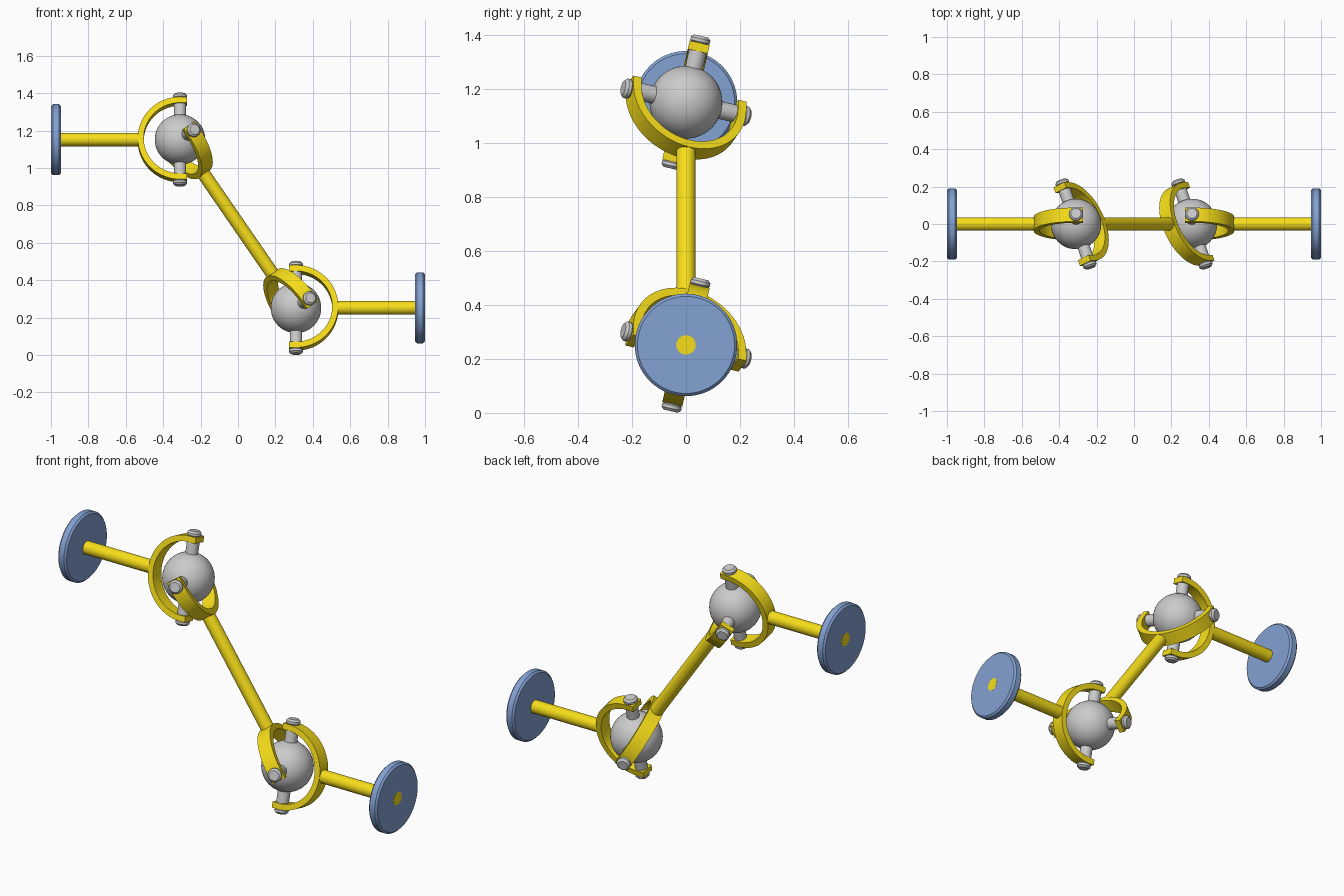
import bpy, bmesh, math
from mathutils import Vector, Matrix

if "Cube" in bpy.data.objects:
    bpy.data.objects.remove(bpy.data.objects["Cube"])

A = Vector((-0.31, 0, 1.152))      # upper joint centre
B = Vector((0.31, 0, 0.252))       # lower joint centre
X = Vector((1, 0, 0))
D = (B - A).normalized()           # middle shaft direction
t = math.radians(13)
PIN1 = Vector((0, math.sin(t), math.cos(t)))
PIN2 = PIN1.cross(D).normalized()


def material(name, rgb):
    m = bpy.data.materials.new(name)
    m.diffuse_color = (*rgb, 1)
    m.use_nodes = True
    m.node_tree.nodes["Principled BSDF"].inputs["Base Color"].default_value = m.diffuse_color
    return m


YELLOW = material("yellow", (0.93, 0.73, 0.01))
BLUE = material("blue", (0.23, 0.36, 0.65))


def finish(bm, name, mat=None, bevel=0):
    bmesh.ops.recalc_face_normals(bm, faces=bm.faces)
    me = bpy.data.meshes.new(name)
    bm.to_mesh(me)
    bm.free()
    ob = bpy.data.objects.new(name, me)
    bpy.context.collection.objects.link(ob)
    if mat:
        me.materials.append(mat)
    bpy.ops.object.select_all(action='DESELECT')
    ob.select_set(True)
    bpy.context.view_layer.objects.active = ob
    if bevel:
        b = ob.modifiers.new("bevel", 'BEVEL')
        b.width, b.segments, b.limit_method = bevel, 1, 'ANGLE'
        b.angle_limit = math.radians(50)
    bpy.ops.object.shade_smooth_by_angle(angle=math.radians(30))
    return ob


def rod(name, p, q, r, mat=None, bevel=0, seg=48):
    bm = bmesh.new()
    rot = (q - p).to_track_quat('Z', 'Y').to_matrix().to_4x4()
    bmesh.ops.create_cone(bm, cap_ends=True, segments=seg, radius1=r, radius2=r,
                          depth=(q - p).length,
                          matrix=Matrix.Translation((p + q) / 2) @ rot)
    return finish(bm, name, mat, bevel)


def yoke(name, c, base, pin):
    # U-shaped strap: half ring around the base direction, short straight ends
    ro, ri, w, ext, n = 0.226, 0.194, 0.076, 0.037, 40
    angles = [math.pi / 2 - math.pi * i / n for i in range(n + 1)]
    path = [(-ext, 1, 0)] + [(0, math.sin(a), math.cos(a)) for a in angles] + [(-ext, -1, 0)]
    side = base.cross(pin)
    bm = bmesh.new()
    rings = []
    for off, s, k in path:
        rings.append([bm.verts.new(c + base * (off + k * r) + pin * (s * r) + side * z)
                      for r, z in ((ro, w / 2), (ro, -w / 2), (ri, -w / 2), (ri, w / 2))])
    for a, b in zip(rings, rings[1:]):
        for i in range(4):
            j = (i + 1) % 4
            bm.faces.new((a[i], a[j], b[j], b[i]))
    bm.faces.new(rings[0])
    bm.faces.new(rings[-1])
    finish(bm, name, YELLOW)


for label, c, sgn in (("upper", A, -1), ("lower", B, 1)):
    # ball with its cross pins and end caps
    bm = bmesh.new()
    bmesh.ops.create_uvsphere(bm, u_segments=48, v_segments=24, radius=0.135,
                              matrix=Matrix.Translation(c))
    finish(bm, label + "_ball")
    for i, p in enumerate((PIN1, PIN2, -PIN1, -PIN2)):
        rod(f"{label}_pin_{i}", c + p * 0.1, c + p * 0.23, 0.033, seg=32)
        rod(f"{label}_pin_cap_{i}", c + p * 0.22, c + p * 0.252, 0.037, bevel=0.01, seg=32)
    # yokes on the outer and middle shafts
    yoke(label + "_outer_yoke", c, X * sgn, PIN1)
    yoke(label + "_middle_yoke", c, D * -sgn, PIN2)
    # outer shaft and flange disc
    rod(label + "_outer_shaft", c + X * sgn * 0.21, Vector((sgn, 0, c.z)), 0.036, YELLOW)
    rod(label + "_flange", Vector((sgn * 0.947, 0, c.z)), Vector((sgn * 0.999, 0, c.z)),
        0.19, BLUE, bevel=0.01, seg=64)

# middle shaft joining the two joints
rod("middle_shaft", A + D * 0.21, B - D * 0.21, 0.036, YELLOW)
